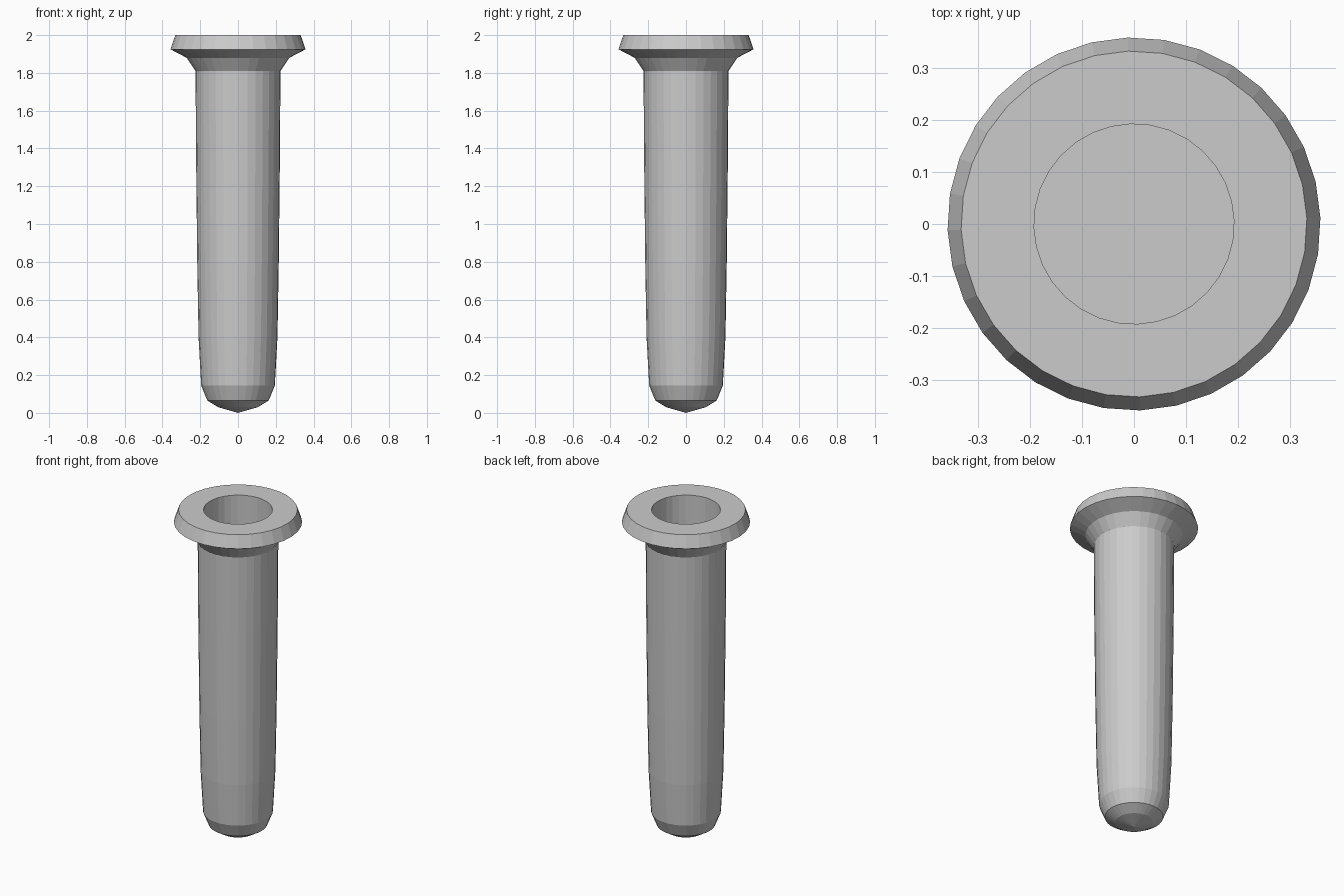
import bpy, bmesh, math

if "Cube" in bpy.data.objects:
    bpy.data.objects.remove(bpy.data.objects["Cube"])

SIDES = 32
OFFSET = math.radians(1.9)


def lathe(name, profile):
    """Revolve (radius, z) points around z; radius 0 makes a pole."""
    bm = bmesh.new()
    rings = []
    for r, z in profile:
        if r == 0:
            rings.append([bm.verts.new((0, 0, z))] * SIDES)
        else:
            rings.append([bm.verts.new((r * math.cos(OFFSET + math.tau * i / SIDES),
                                        r * math.sin(OFFSET + math.tau * i / SIDES), z))
                          for i in range(SIDES)])
    for a, b in zip(rings, rings[1:]):
        for i in range(SIDES):
            j = (i + 1) % SIDES
            corners = list(dict.fromkeys((a[i], a[j], b[j], b[i])))
            bm.faces.new(corners)
    bmesh.ops.recalc_face_normals(bm, faces=bm.faces)
    mesh = bpy.data.meshes.new(name)
    bm.to_mesh(mesh)
    bm.free()
    obj = bpy.data.objects.new(name, mesh)
    bpy.context.collection.objects.link(obj)
    return obj


# Pointed tip, tapered shaft, flared collar, bevelled rim, then the bore
lathe("flanged_tube", [
    (0, 0), (0.105, 0.03), (0.163, 0.066), (0.195, 0.145),
    (0.209, 0.4), (0.216, 0.8), (0.222, 1.35), (0.225, 1.81),
    (0.272, 1.88), (0.358, 1.925), (0.332, 2.0),
    (0.192, 2.0), (0.192, 0.19), (0, 0.19),
])
